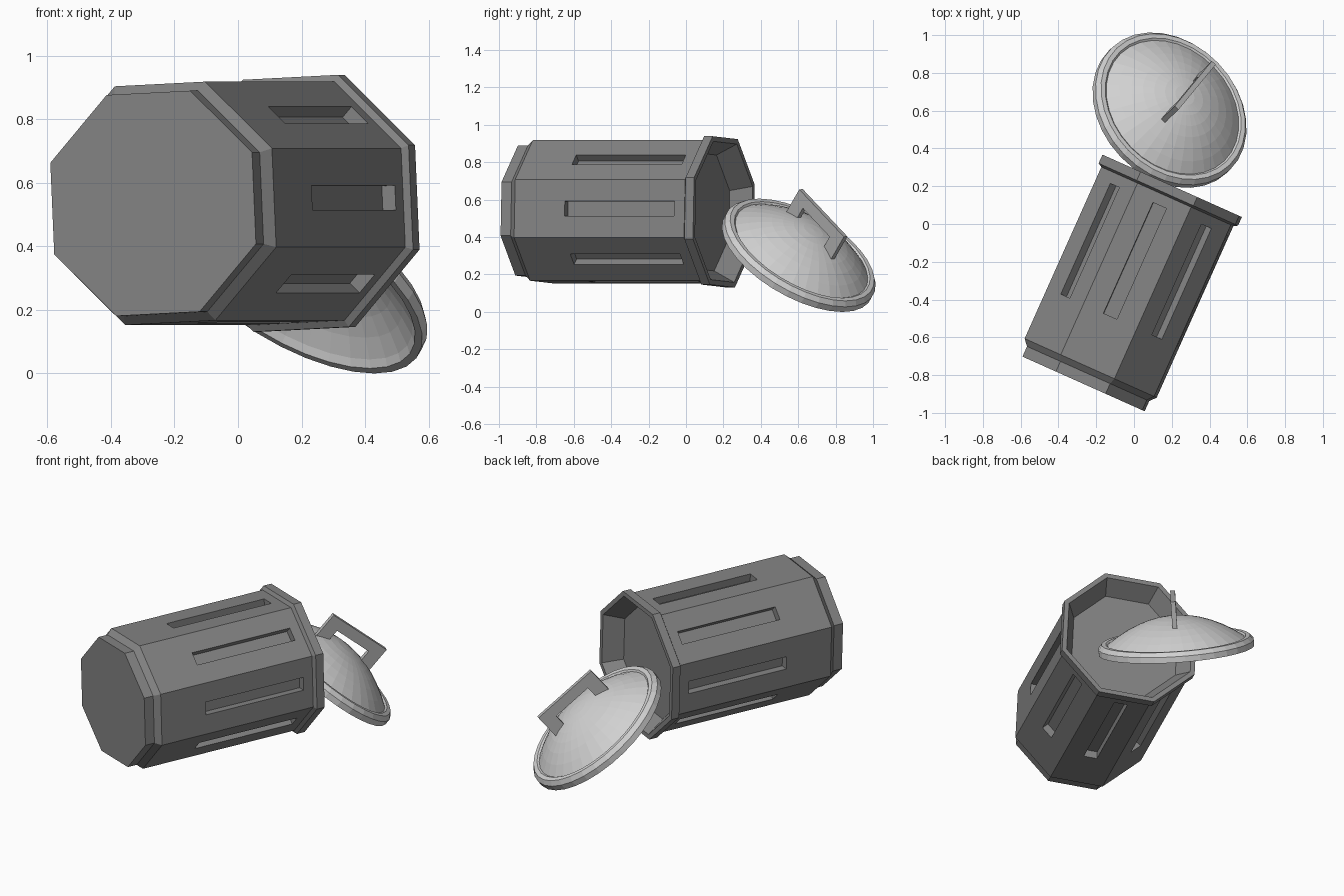
import bpy, bmesh
from math import cos, sin, pi, radians
from mathutils import Matrix, Vector

cube = bpy.data.objects.get("Cube")
if cube:
    bpy.data.objects.remove(cube, do_unlink=True)


def material(name, value):
    m = bpy.data.materials.new(name)
    m.use_nodes = True
    m.diffuse_color = (value, value, value, 1)
    m.node_tree.nodes["Principled BSDF"].inputs["Base Color"].default_value = m.diffuse_color
    return m


def lathe(bm, profile, sides, start=0.0):
    """Revolve (radius, height) points about z; zero radius makes a pole."""
    rings = []
    for r, h in profile:
        if r == 0:
            rings.append([bm.verts.new((0, 0, h))])
        else:
            angles = [start + 2 * pi * i / sides for i in range(sides)]
            rings.append([bm.verts.new((r * cos(a), r * sin(a), h)) for a in angles])
    for low, high in zip(rings, rings[1:]):
        for i in range(sides):
            j = (i + 1) % sides
            corners = [low[i % len(low)], low[j % len(low)],
                       high[j % len(high)], high[i % len(high)]]
            bm.faces.new(list(dict.fromkeys(corners)))
    return rings


def add_object(name, bm, mat, frame):
    bmesh.ops.recalc_face_normals(bm, faces=bm.faces)
    mesh = bpy.data.meshes.new(name)
    bm.to_mesh(mesh)
    bm.free()
    mesh.materials.append(mat)
    obj = bpy.data.objects.new(name, mesh)
    bpy.context.collection.objects.link(obj)
    obj.matrix_world = frame
    return obj


def frame_from(x, y, z, origin):
    m = Matrix((x, y, z)).transposed().to_4x4()
    m.translation = origin
    return m


can_grey = material("dark grey", 0.23)
lid_grey = material("light grey", 0.64)
handle_grey = material("mid grey", 0.45)

# Can: octagonal, lying on its side and slightly rolled
heading, roll = radians(24.1), radians(2.7)
axis = Vector((sin(heading), cos(heading), 0))
side = Vector((cos(heading), -sin(heading), 0))
up = Vector((0, 0, 1))
can_frame = frame_from(side * cos(roll) + up * sin(roll),
                       side * sin(roll) - up * cos(roll),
                       axis, side * 0.102 + up * 0.535)

BODY_LOW, BODY_HIGH = -0.79, 0.205
can_profile = [(0.348, -0.882), (0.348, -0.823), (0.376, BODY_LOW), (0.376, BODY_HIGH),
               (0.397, 0.217), (0.397, 0.267), (0.37, 0.267), (0.31, 0.16)]
bm = bmesh.new()
rings = lathe(bm, [(a / cos(pi / 8), h) for a, h in can_profile], 8, pi / 8)
bm.faces.new(rings[0])
bm.faces.new(rings[-1])
bmesh.ops.recalc_face_normals(bm, faces=bm.faces)

# Recessed slot in each side of the can
panels = [f for f in bm.faces if f.calc_area() > 0.2 and abs(f.normal.z) < 0.1]
bmesh.ops.inset_individual(bm, faces=panels, thickness=0.04)
for f in panels:
    n = f.normal.copy()
    tangent = Vector((-n.y, n.x, 0))
    for v in f.verts:
        across = 0.039 if v.co.dot(tangent) > 0 else -0.039
        height = 0.145 if v.co.z > (BODY_LOW + BODY_HIGH) / 2 else -0.497
        v.co = n * 0.376 + tangent * across + up * height
for f in bmesh.ops.extrude_discrete_faces(bm, faces=panels)["faces"]:
    f.normal_update()
    bmesh.ops.translate(bm, verts=f.verts, vec=f.normal * -0.045)
add_object("can", bm, can_grey, can_frame)

# Lid: hollow dome leaning against the can
tilt, lean = radians(39.5), radians(44)
out = Vector((cos(lean), sin(lean), 0))
normal = out * sin(tilt) + up * cos(tilt)
slope = out * cos(tilt) - up * sin(tilt)
lid_frame = frame_from(slope, normal.cross(slope), normal, Vector((0.18, 0.595, 0.286)))


def dome(radius, base, top, steps):
    return [(radius * (1 - i / steps), top - (top - base) * (1 - i / steps) ** 2)
            for i in range(steps + 1)]


lid_profile = dome(0.405, 0.02, 0.175, 7)[::-1]
lid_profile += [(0.425, 0), (0.45, 0), (0.45, 0.035), (0.43, 0.06), (0.405, 0.06)]
lid_profile += dome(0.395, 0.052, 0.198, 7)
bm = bmesh.new()
lathe(bm, lid_profile, 32)
add_object("lid", bm, lid_grey, lid_frame)

# Handle: flat bracket standing on the lid
half = [(0.2, 0.13), (0.2, 0.315), (0, 0.315), (0, 0.25), (0.12, 0.25), (0.12, 0.16)]
bm = bmesh.new()
for s in (-1, 1):
    face = bm.faces.new([bm.verts.new((s * x, -0.014, z)) for x, z in half])
    solid = bmesh.ops.extrude_face_region(bm, geom=[face])["geom"]
    bmesh.ops.translate(bm, vec=(0, 0.028, 0),
                        verts=[g for g in solid if isinstance(g, bmesh.types.BMVert)])
# Join the halves and drop the inner wall
bmesh.ops.remove_doubles(bm, verts=bm.verts, dist=0.0001)
inner = [f for f in bm.faces if all(abs(v.co.x) < 0.0001 for v in f.verts)]
bmesh.ops.delete(bm, geom=inner, context="FACES")
add_object("lid_handle", bm, handle_grey, lid_frame @ Matrix.Rotation(radians(5), 4, "Z"))
